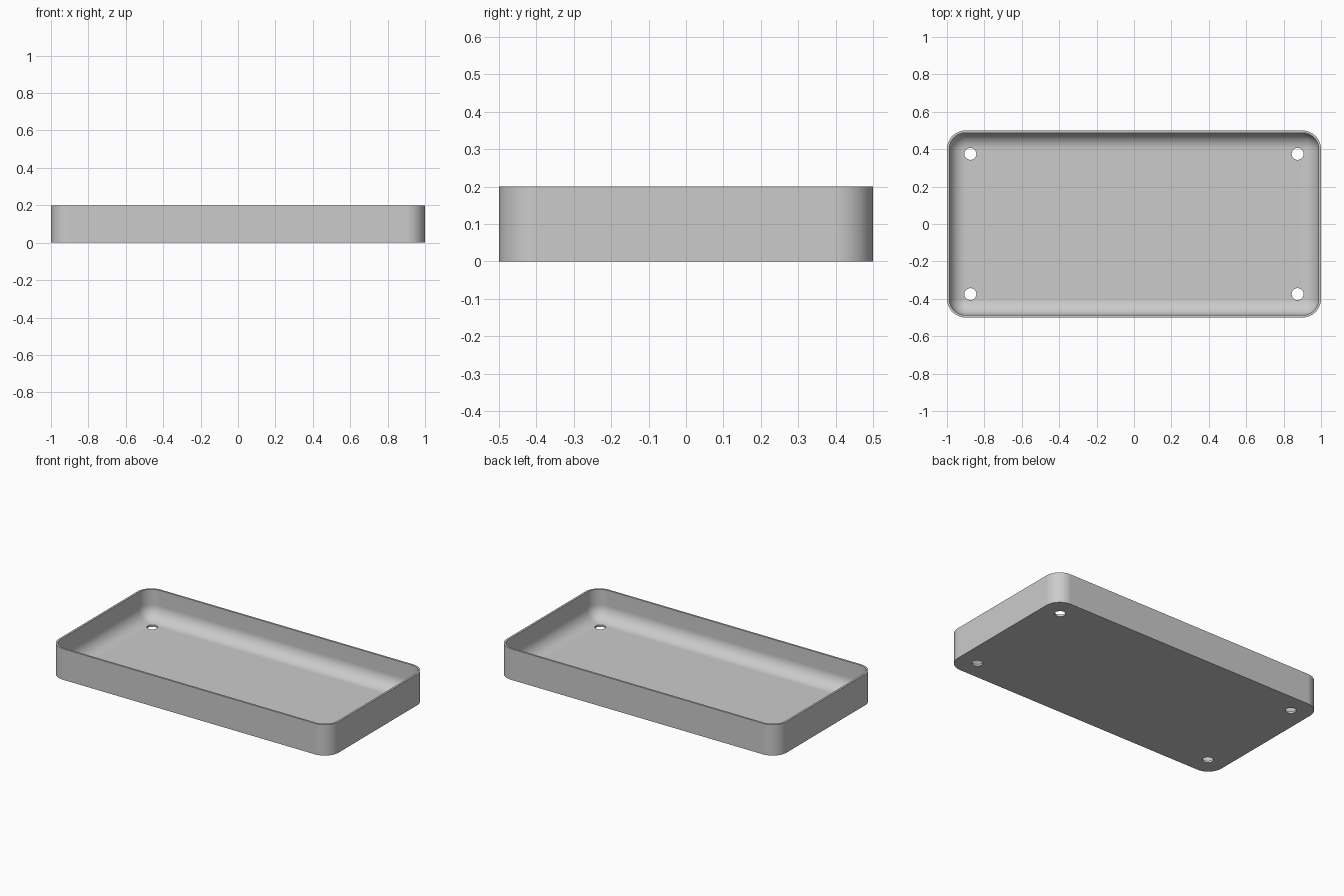
import bpy, bmesh, math

cube = bpy.data.objects.get("Cube")
if cube:
    bpy.data.objects.remove(cube, do_unlink=True)

LENGTH, WIDTH, HEIGHT = 2.0, 1.0, 0.2
CORNER, WALL = 0.1, 0.0125
FILLET = CORNER - WALL
HOLE_X, HOLE_Y, HOLE_R = 0.875, 0.375, 0.032
STEPS = 12

grey = bpy.data.materials.new("light_grey")
grey.use_nodes = True
colour = (0.6, 0.6, 0.6, 1)
grey.diffuse_color = colour
grey.node_tree.nodes["Principled BSDF"].inputs["Base Color"].default_value = colour


def rounded_ring(bm, inset, z):
    """Rounded rectangle inset from the outer outline, at height z."""
    r = CORNER - inset
    cx, cy = LENGTH / 2 - CORNER, WIDTH / 2 - CORNER
    ring = []
    for i, (sx, sy) in enumerate([(1, 1), (-1, 1), (-1, -1), (1, -1)]):
        for k in range(STEPS + 1):
            a = math.pi / 2 * (i + k / STEPS)
            ring.append(bm.verts.new((sx * cx + r * math.cos(a),
                                      sy * cy + r * math.sin(a), z)))
    return ring


# Wall profile: outer bottom, outer rim, inner rim, then fillet to the floor
profile = [(0, 0), (0, HEIGHT), (WALL, HEIGHT)]
for k in range(STEPS + 1):
    a = math.pi / 2 * k / STEPS
    profile.append((WALL + FILLET * (1 - math.cos(a)),
                    WALL + FILLET * (1 - math.sin(a))))

# Tray shell
bm = bmesh.new()
rings = [rounded_ring(bm, inset, z) for inset, z in profile]
for low, high in zip(rings, rings[1:]):
    for i in range(len(low)):
        j = (i + 1) % len(low)
        bm.faces.new((low[i], low[j], high[j], high[i]))
bm.faces.new(list(reversed(rings[0])))
bm.faces.new(rings[-1])
bmesh.ops.remove_doubles(bm, verts=bm.verts, dist=1e-5)
bmesh.ops.recalc_face_normals(bm, faces=bm.faces)
mesh = bpy.data.meshes.new("tray")
bm.to_mesh(mesh)
bm.free()
mesh.materials.append(grey)
tray = bpy.data.objects.new("tray", mesh)
bpy.context.collection.objects.link(tray)

# Four screw holes through the floor
cutters = []
for sx in (-1, 1):
    for sy in (-1, 1):
        bpy.ops.mesh.primitive_cylinder_add(
            vertices=32, radius=HOLE_R, depth=0.2,
            location=(sx * HOLE_X, sy * HOLE_Y, 0))
        cutter = bpy.context.object
        cutter.name = "hole_cutter"
        cutter.hide_render = True
        cutter.data.materials.append(grey)
        cutters.append(cutter)

bpy.ops.object.select_all(action="DESELECT")
tray.select_set(True)
bpy.context.view_layer.objects.active = tray
for cutter in cutters:
    cut = tray.modifiers.new("hole", "BOOLEAN")
    cut.operation = "DIFFERENCE"
    cut.solver = "EXACT"
    cut.object = cutter
    bpy.ops.object.modifier_apply(modifier=cut.name)
for cutter in cutters:
    bpy.data.objects.remove(cutter, do_unlink=True)

# Smooth curves, crisp rim and flat floor
bpy.ops.object.shade_smooth_by_angle(angle=math.radians(30))
weighted = tray.modifiers.new("flat_floor", "WEIGHTED_NORMAL")
weighted.keep_sharp = True
